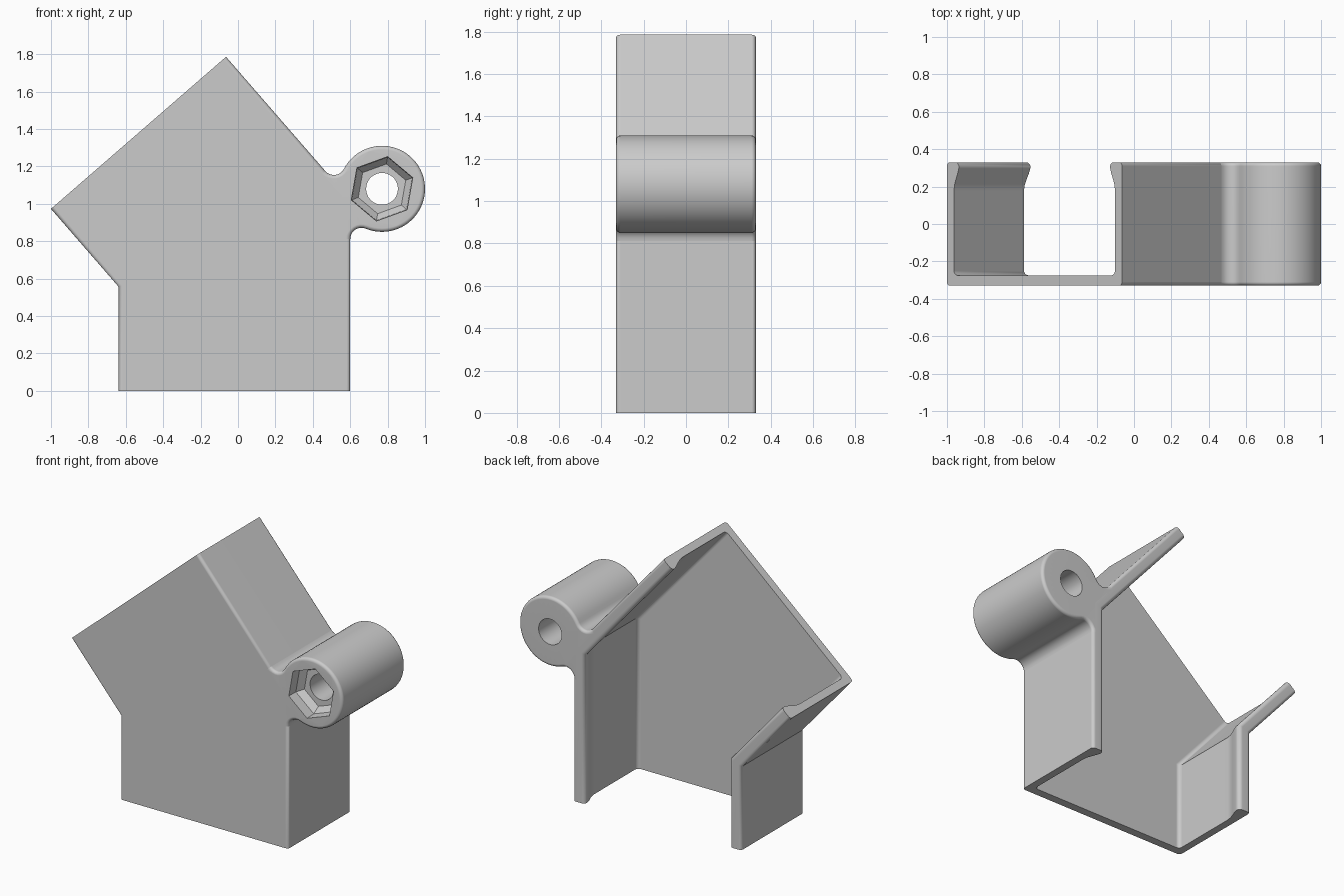
import bpy, bmesh
from math import radians, cos, sin, sqrt, atan2, pi
from mathutils import Vector

cube = bpy.data.objects.get("Cube")
if cube:
    bpy.data.objects.remove(cube, do_unlink=True)

grey = bpy.data.materials.new("plain grey")
grey.use_nodes = True
COLOR = (0.6, 0.6, 0.6, 1)
grey.diffuse_color = COLOR
grey.node_tree.nodes["Principled BSDF"].inputs["Base Color"].default_value = COLOR

HALF = 0.33      # half depth in y
ROUND = 0.02     # edge rounding


def arc(center, r, a0, a1, steps):
    """Points on an arc, angles in degrees."""
    angles = [radians(a0 + (a1 - a0) * i / steps) for i in range(steps + 1)]
    return [Vector((center[0] + r * cos(a), center[1] + r * sin(a))) for a in angles]


def add_ring(bm, points):
    return [bm.verts.new(p) for p in points]


def bridge(bm, a, b):
    n = len(a)
    for i in range(n):
        j = (i + 1) % n
        bm.faces.new((a[i], a[j], b[j], b[i]))


def fill_between(bm, *rings):
    """Flat cap bounded by one or two rings."""
    edges = []
    for ring in rings:
        for i, v in enumerate(ring):
            edges.append(bm.edges.get((v, ring[i - 1])))
    bmesh.ops.triangle_fill(bm, edges=edges, use_beauty=True)


def finish(bm, name):
    bmesh.ops.recalc_face_normals(bm, faces=bm.faces)
    mesh = bpy.data.meshes.new(name)
    bm.to_mesh(mesh)
    bm.free()
    obj = bpy.data.objects.new(name, mesh)
    bpy.context.collection.objects.link(obj)
    mesh.materials.append(grey)
    bpy.ops.object.select_all(action="DESELECT")
    obj.select_set(True)
    bpy.context.view_layer.objects.active = obj
    bpy.ops.object.shade_smooth_by_angle(angle=radians(35))
    mod = obj.modifiers.new("clean shading", "WEIGHTED_NORMAL")
    mod.keep_sharp = True
    return obj


# Bent channel: one C-shaped section carried through top, knee and bottom
top_left, top_right = Vector((-1, 0.973)), Vector((-0.064, 1.786))
across = (top_right - top_left).normalized()
level = Vector((1, 0))
miter = (across + level) / (1 + across.dot(level))
knee_left, knee_right = Vector((-0.638, 0.556)), Vector((0.6, 1.022))
stations = [
    (top_left, top_right, across),
    (knee_left, knee_right, miter),
    (Vector((-0.638, 0)), Vector((0.6, 0)), level),
]

# Half of the section as (distance inward, y): outer wall, back lip, inner wall
half = arc((ROUND, -HALF + ROUND), ROUND, 270, 180, 4)
half += arc((ROUND, HALF - ROUND), ROUND, 180, 90, 4)
half += arc((0.06, 0.305), 0.025, 90, -15, 5)
half += [Vector(p) for p in ((0.076, 0.27), (0.064, 0.24), (0.054, 0.21), (0.05, 0.18))]
half += arc((0.075, -0.25), 0.025, 180, 270, 4)

bm = bmesh.new()
rings = []
for left, right, inward in stations:
    pts = [(left + inward * d, y) for d, y in half]
    pts += [(right - inward * d, y) for d, y in reversed(half)]
    rings.append(add_ring(bm, [(p.x, y, p.y) for p, y in pts]))
for a, b in zip(rings, rings[1:]):
    bridge(bm, a, b)
bm.faces.new(rings[0])
bm.faces.new(rings[-1])
finish(bm, "bent_channel")

# Screw boss outline: barrel blended into both walls at the knee
C = Vector((0.77, 1.08))
R, FILLET = 0.23, 0.06


def blend(normal, along):
    """Centre of the fillet circle between a wall and the barrel."""
    s = (C - knee_right).dot(normal)
    return C + normal * (FILLET - s) + along * sqrt((R + FILLET) ** 2 - (s - FILLET) ** 2)


def direction(v):
    return atan2(v.y, v.x)


def sweep(center, r, a0, a1, steps, sign):
    """Arc as (point, outward normal) pairs; sign -1 for hollow curves."""
    out = []
    for i in range(steps + 1):
        a = a0 + (a1 - a0) * i / steps
        n = Vector((cos(a), sin(a)))
        out.append((center + n * r, n * sign))
    return out


slope_along = Vector((-across.y, across.x))
low = blend(level, Vector((0, -1)))
high = blend(across, slope_along)
low_end, high_end = direction(low - C), direction(high - C)
outline = sweep(low, FILLET, pi, direction(C - low), 8, -1)
outline += sweep(C, R, low_end, high_end, 48, 1)[1:]
wall_side = direction(-across) + 2 * pi
outline += sweep(high, FILLET, direction(C - high) + 2 * pi, wall_side, 8, -1)[1:]

# Root of the boss, buried halfway into the walls
still = Vector((0, 0))
sunk = 0.03
outline.append((outline[-1][0] - across * sunk, still))
outline.append((knee_right - miter * sunk, still))
outline.append((outline[0][0] - level * sunk, still))

bm = bmesh.new()
rounding = [(1 - cos(radians(a)), 1 - sin(radians(a))) for a in (90, 67.5, 45, 22.5, 0)]
layers = [(ROUND * (1 - c), -HALF + ROUND * s) for c, s in
          [(1 - sin(radians(a)), 1 - cos(radians(90 - a))) for a in (90, 67, 45, 22, 0)]]
layers = [(ROUND * (1 - cos(radians(a))), -HALF + ROUND * (1 - sin(radians(a))))
          for a in (90, 67.5, 45, 22.5, 0)]
layers += [(inset, -y) for inset, y in reversed(layers)]
outer = []
for inset, y in layers:
    pts = [p - n * inset for p, n in outline]
    outer.append(add_ring(bm, [(p.x, y, p.y) for p in pts]))
for a, b in zip(outer, outer[1:]):
    bridge(bm, a, b)


def bore(r, y, sides, turn=0):
    pts = arc(C, r, turn, turn + 360, sides)[:-1]
    return add_ring(bm, [(p.x, y, p.y) for p in pts])


# Hexagonal nut pocket with tapered bottom, then a round screw hole
pocket = [bore(0.175, -HALF, 6, 20), bore(0.172, -0.26, 6, 20), bore(0.135, -0.22, 6, 20)]
hole = [bore(0.085, -0.22, 36), bore(0.085, HALF, 36)]
for chain in (pocket, hole):
    for a, b in zip(chain, chain[1:]):
        bridge(bm, a, b)
fill_between(bm, outer[0], pocket[0])
fill_between(bm, pocket[-1], hole[0])
fill_between(bm, outer[-1], hole[-1])
finish(bm, "screw_boss")
